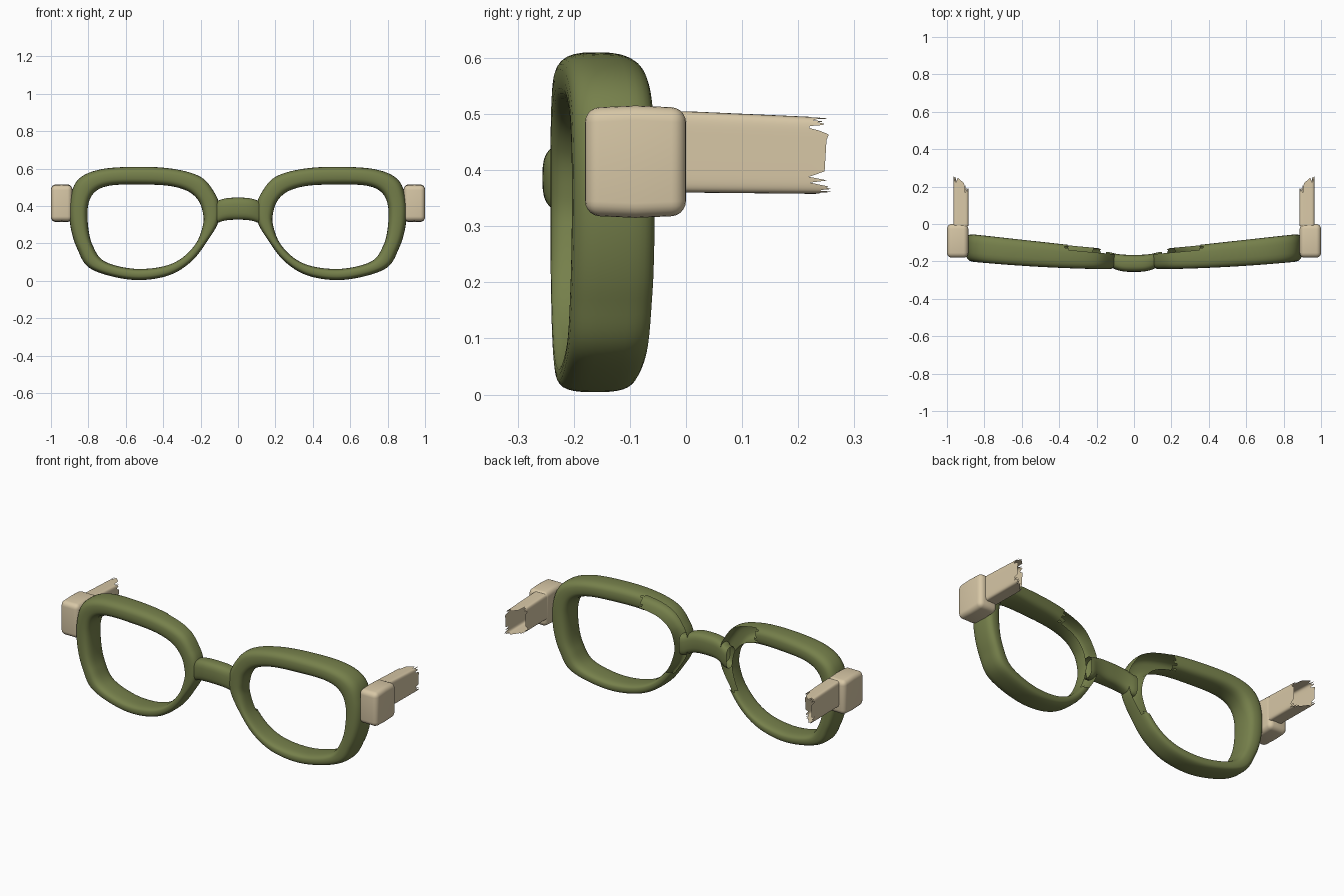
import bpy, bmesh, math, random
from mathutils import Vector

random.seed(4)
if "Cube" in bpy.data.objects:
    bpy.data.objects.remove(bpy.data.objects["Cube"])


def material(name, rgb):
    mat = bpy.data.materials.new(name)
    mat.use_nodes = True
    mat.diffuse_color = (*rgb, 1)
    mat.node_tree.nodes["Principled BSDF"].inputs["Base Color"].default_value = (*rgb, 1)
    return mat


GREEN = material("olive green", (0.18, 0.215, 0.07))
BEIGE = material("sand beige", (0.68, 0.57, 0.38))


def finish(bm, name, mat, mirror=True, angle=40):
    bmesh.ops.recalc_face_normals(bm, faces=bm.faces)
    mesh = bpy.data.meshes.new(name)
    bm.to_mesh(mesh)
    bm.free()
    mesh.materials.append(mat)
    obj = bpy.data.objects.new(name, mesh)
    bpy.context.collection.objects.link(obj)
    bpy.ops.object.select_all(action="DESELECT")
    obj.select_set(True)
    bpy.context.view_layer.objects.active = obj
    bpy.ops.object.shade_smooth_by_angle(angle=math.radians(angle))
    if mirror:
        mod = obj.modifiers.new("other side", "MIRROR")
        mod.use_mirror_merge = False
    return obj


def squircle(t, power):
    """Point on a rounded unit square, each coordinate from 0 to 1."""
    c, s = math.cos(t), math.sin(t)
    return [0.5 + 0.5 * math.copysign(abs(k) ** (2 / power), k) for k in (c, s)]


def skin(bm, rings, closed=False):
    """Join rings of equal length with quads."""
    rows = [[bm.verts.new(p) for p in ring] for ring in rings]
    count = len(rows[0])
    for a, b in zip(rows, rows[1:] + rows[:1] if closed else rows[1:]):
        for j in range(count):
            k = (j + 1) % count
            bm.faces.new((a[j], a[k], b[k], b[j]))
    return rows


def smooth_loop(points, steps):
    """Closed smooth curve through the points."""
    out, n = [], len(points)
    for i in range(n):
        a, b, c, d = (points[(i + k) % n] for k in (-1, 0, 1, 2))
        for s in range(steps):
            t = s / steps
            out.append(b + (c - a) * (t / 2) + (a * 2 - b * 5 + c * 4 - d) * (t * t / 2)
                       + (b * 3 - a - c * 3 + d) * (t ** 3 / 2))
    return out


def front_y(x):
    return -0.243 + 0.055 * x * x


def back_y(x, z):
    return -0.15 + 0.11 * x - 0.02 * max(0, 0.2 - z)


# Rim: outer x, z and inner x, z, going round from the nose
OUTLINE = [
    (.1, .4, .188, .365), (.125, .47, .212, .43), (.195, .553, .27, .48),
    (.33, .596, .37, .508), (.515, .61, .515, .515), (.73, .597, .68, .51),
    (.853, .543, .765, .475), (.897, .436, .802, .4), (.897, .3, .8, .28),
    (.858, .168, .775, .185), (.783, .062, .715, .105), (.57, .006, .57, .066),
    (.38, .026, .42, .073), (.249, .104, .31, .115), (.158, .222, .225, .2),
    (.106, .313, .187, .3)]
SIDES = 28
bm = bmesh.new()
rings = []
for p in smooth_loop([Vector(row) for row in OUTLINE], 9):
    ring = []
    for j in range(SIDES):
        u, v = squircle(math.tau * j / SIDES, 2.9)
        x = p[2] + (p[0] - p[2]) * u
        z = p[3] + (p[1] - p[3]) * u
        ring.append((x, front_y(x) + (back_y(x, z) - front_y(x)) * v, z))
    rings.append(ring)
skin(bm, rings, closed=True)

# Ragged opening at the back of the rim, next to the nose
torn = []
for f in bm.faces:
    c = f.calc_center_median()
    depth = (c.y - front_y(c.x)) / (back_y(c.x, c.z) - front_y(c.x))
    reach = 0.37 if c.z > 0.4 else 0.24
    if depth > 0.78 and c.x < reach + random.uniform(-.02, .01) and c.z > 0.2:
        torn.append(f)
bmesh.ops.delete(bm, geom=torn, context="FACES")
finish(bm, "rim", GREEN)

# Bridge, flaring into the rims
bm = bmesh.new()
rings = []
for i in range(25):
    x = -0.15 + 0.3 * i / 24
    flare = min(1, abs(x) / 0.13) ** 3
    low, high = 0.327 - 0.03 * flare, 0.445 - 0.03 * flare
    front, back = -0.256 + 0.03 * flare, -0.165 + 0.015 * flare
    ring = []
    for j in range(SIDES):
        u, v = squircle(math.tau * j / SIDES, 3)
        ring.append((x, front + (back - front) * u, low + (high - low) * v))
    rings.append(ring)
skin(bm, rings)
finish(bm, "bridge", GREEN, mirror=False)

# Hinge blocks with soft edges
bm = bmesh.new()
bmesh.ops.create_cube(bm, size=1)
for v in bm.verts:
    v.co = (0.943 + 0.114 * v.co.x, -0.09 + 0.18 * v.co.y, 0.415 + 0.2 * v.co.z)
bmesh.ops.subdivide_edges(bm, edges=bm.edges, cuts=1, use_grid_fill=True)
for v in bm.verts:
    # slightly pillowed top and bottom
    if abs(v.co.y + 0.09) > 0.05:
        v.co.z = 0.415 + (v.co.z - 0.415) * 0.96
sharp = [e for e in bm.edges if e.calc_face_angle() > 1]
bmesh.ops.bevel(bm, geom=sharp, offset=0.026, segments=5, profile=0.5, affect="EDGES")
finish(bm, "hinge_block", BEIGE, angle=60)

# Broken temple stubs: hollow, with a splintered open end
bm = bmesh.new()
rings = []
COUNT = 72
ragged = [random.uniform(-0.03, 0.015) for _ in range(COUNT)]
for i in range(9):
    t = i / 8
    ring = []
    for j in range(COUNT):
        u, v = squircle(math.tau * (j + .5) / COUNT, 7)
        # the break slants back toward the outer side
        end = 0.175 + 0.07 * min(1, u * 1.3) + ragged[j]
        y = -0.01 + (end + 0.01) * t
        low, high = 0.36 - 0.01 * y, 0.505 - 0.045 * max(0, y)
        ring.append((0.884 + 0.082 * u, y, low + (high - low) * v))
    rings.append(ring)
skin(bm, rings)
finish(bm, "temple_stub", BEIGE)
